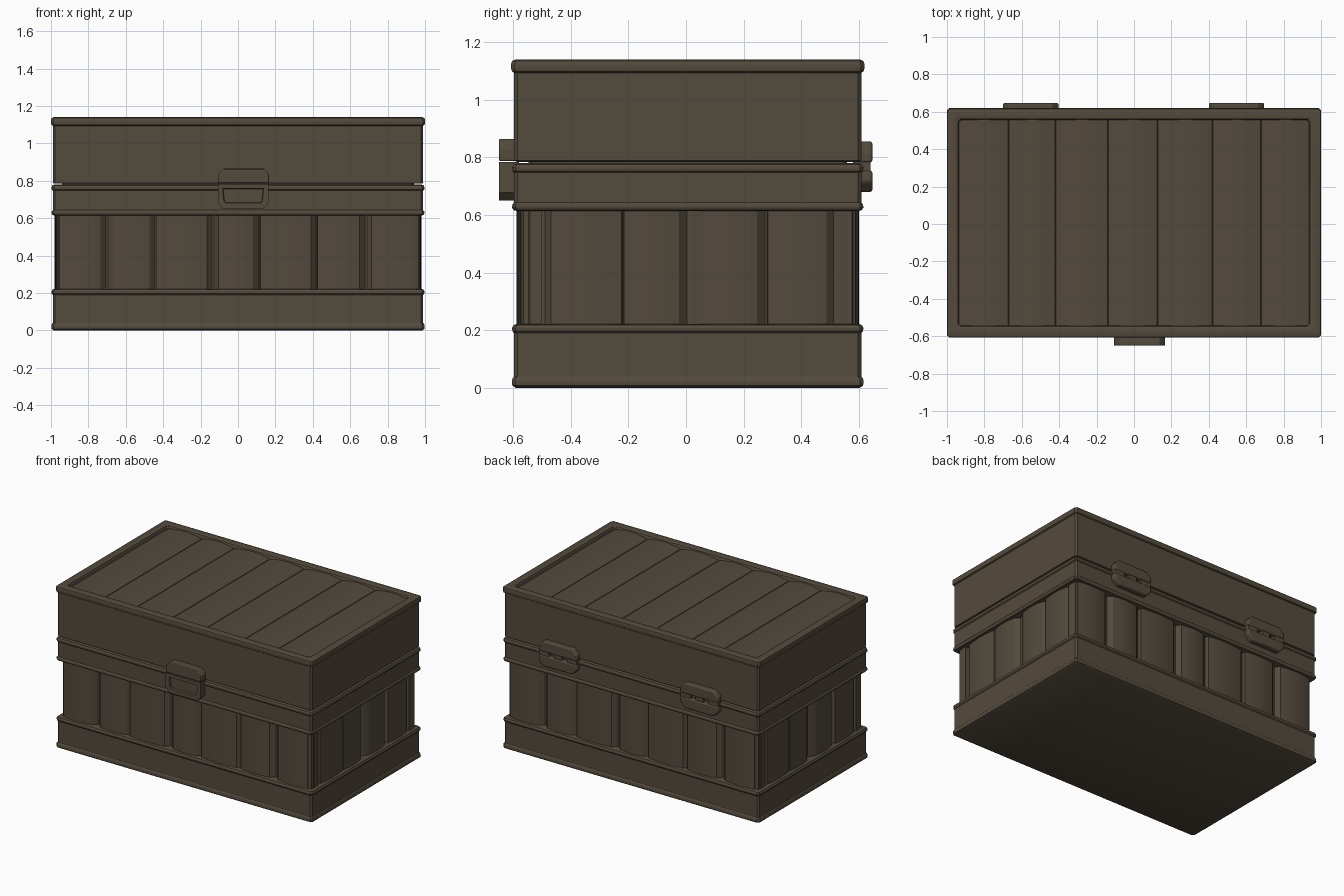
import bpy, bmesh, math
from mathutils import Matrix, Vector

if "Cube" in bpy.data.objects:
    bpy.data.objects.remove(bpy.data.objects["Cube"])

CY = 0.006          # the chest body sits slightly behind the origin
wood = bpy.data.materials.new("dark_brown_wood")
wood.diffuse_color = (0.088, 0.069, 0.047, 1)
wood.use_nodes = True
wood.node_tree.nodes["Principled BSDF"].inputs["Base Color"].default_value = wood.diffuse_color


def finish(name, bm, bevel=0.0):
    bmesh.ops.recalc_face_normals(bm, faces=bm.faces[:])
    me = bpy.data.meshes.new(name)
    bm.to_mesh(me)
    bm.free()
    me.materials.append(wood)
    ob = bpy.data.objects.new(name, me)
    bpy.context.collection.objects.link(ob)
    if bevel:
        m = ob.modifiers.new("bevel", 'BEVEL')
        m.width = bevel
        m.segments = 2
        m.limit_method = 'ANGLE'
    for o in bpy.context.selected_objects:
        o.select_set(False)
    ob.select_set(True)
    bpy.context.view_layer.objects.active = ob
    bpy.ops.object.shade_smooth_by_angle(angle=math.radians(28))
    return ob


def band(name, profile, c=0.012):
    """Rectangular ring stack: profile is (half width, z)."""
    bm = bmesh.new()
    rings = []
    for hx, z in profile:
        hy = hx - 0.387
        pts = [(hx, hy - c), (hx - c, hy), (c - hx, hy), (-hx, hy - c),
               (-hx, c - hy), (c - hx, -hy), (hx - c, -hy), (hx, c - hy)]
        rings.append([bm.verts.new((x, y + CY, z)) for x, y in pts])
    for a, b in zip(rings, rings[1:]):
        for i in range(8):
            j = (i + 1) % 8
            bm.faces.new((a[i], a[j], b[j], b[i]))
    bm.faces.new(rings[0])
    bm.faces.new(rings[-1])
    return finish(name, bm)


def prism(pts, lo, hi, place):
    """Extrude a 2D outline between lo and hi; place maps (u, d, h) to 3D."""
    bm = bmesh.new()
    a = [bm.verts.new(place(u, d, lo)) for u, d in pts]
    b = [bm.verts.new(place(u, d, hi)) for u, d in pts]
    n = len(pts)
    for i in range(n):
        j = (i + 1) % n
        bm.faces.new((a[i], a[j], b[j], b[i]))
    bm.faces.new(a)
    front = bm.faces.new(b)
    bmesh.ops.recalc_face_normals(bm, faces=bm.faces[:])
    return bm, front


def arc(a, b, d, bow, n=6):
    return [(a + (b - a) * i / n, d + bow * (1 - (2 * i / n - 1) ** 2))
            for i in range(n + 1)]


def slat_outline(spans, end, depth, floor, bow):
    pts = [(-end, floor)]
    for k, (a, b) in enumerate(spans):
        pts += arc(a, b, depth, bow if b - a > 0.1 else 0)
        if k < len(spans) - 1:
            gap = spans[k + 1][0] - b
            pts.append((b + min(0.035, gap * 0.95), floor))
    pts += [(end, floor), (end, floor - 0.04), (-end, floor - 0.04)]
    return pts


# Bands of the box and lid, each with rounded lips
band("base_band", [(0.984, 0), (0.996, 0.008), (0.998, 0.02), (0.996, 0.032), (0.99, 0.04),
                   (0.99, 0.19), (0.996, 0.197), (0.997, 0.208), (0.992, 0.218), (0.98, 0.222)])
band("middle_band", [(0.978, 0.614), (0.992, 0.617), (0.997, 0.626), (0.996, 0.636), (0.99, 0.643),
                     (0.99, 0.747), (0.996, 0.753), (0.997, 0.765), (0.992, 0.776), (0.98, 0.78)])
band("lid", [(0.982, 0.785), (0.99, 0.789), (0.99, 1.094), (0.997, 1.099), (1.0, 1.108),
             (1.0, 1.126), (0.997, 1.135), (0.985, 1.14), (0.95, 1.14), (0.942, 1.135),
             (0.937, 1.125), (0.935, 1.09)])
band("inner_box", [(0.94, 0.1), (0.94, 0.95)])

# Wall slats; back and left repeat front and right turned half way round
long_spans = [(-0.955, -0.735), (-0.665, -0.472), (-0.435, -0.167), (-0.103, 0.08),
              (0.12, 0.39), (0.425, 0.65), (0.715, 0.945)]
short_spans = [(-0.57, -0.535), (-0.475, -0.23), (-0.222, -0.03), (0.05, 0.24),
               (0.278, 0.482), (0.535, 0.57)]
for name, spans, end, depth, turn in (
        ("front_slats", long_spans, 0.972, 0.582, 0), ("right_slats", short_spans, 0.585, 0.968, 90),
        ("back_slats", long_spans, 0.972, 0.582, 180), ("left_slats", short_spans, 0.585, 0.968, 270)):
    rot = Matrix.Rotation(math.radians(turn), 3, 'Z')
    bm, _ = prism(slat_outline(spans, end, depth, depth - 0.035, 0.012), 0.2, 0.635,
                  lambda u, d, h: rot @ Vector((u, -d, h)) + Vector((0, CY, 0)))
    finish(name, bm)

# Bowed planks set into the lid rim
edges = [-0.938, -0.67, -0.42, -0.14, 0.125, 0.42, 0.68, 0.938]
outline = []
for a, b in zip(edges, edges[1:]):
    outline += arc(a + 0.003, b - 0.003, 1.113, 0.016)
    outline.append((b, 1.105))
outline += [(0.938, 1.06), (-0.938, 1.06)]
bm, _ = prism(outline, -0.553, 0.553, lambda u, d, h: Vector((u, h + CY, d)))
finish("lid_planks", bm)

# Front latch: upper tab and lower plate with a sunken panel
to_front = lambda u, d, h: Vector((u, -h, d))
bm, _ = prism([(-0.107, 0.788), (-0.107, 0.835), (-0.077, 0.865), (0.137, 0.865),
               (0.167, 0.835), (0.167, 0.788)], 0.58, 0.65, to_front)
finish("latch_tab", bm, 0.005)
bm, front = prism([(-0.107, 0.784), (-0.107, 0.678), (-0.079, 0.65), (0.134, 0.65),
                   (0.162, 0.678), (0.162, 0.784)], 0.58, 0.65, to_front)
bmesh.ops.inset_region(bm, faces=[front], thickness=0.034)
bmesh.ops.inset_region(bm, faces=[front], thickness=0.004, depth=-0.014)
finish("latch_plate", bm)

# Back hinges: two leaves and three knuckles each
to_back = lambda u, d, h: Vector((u, h, d))
for side, cx in (("left", -0.552), ("right", 0.548)):
    w, c = 0.148, 0.035
    for leaf, z0, z1 in (("upper", 0.782, 0.856), ("lower", 0.755, 0.68)):
        s = 1 if z1 > z0 else -1
        bm, _ = prism([(cx - w, z0), (cx - w, z1 - s * c), (cx - w + c, z1), (cx + w - c, z1),
                       (cx + w, z1 - s * c), (cx + w, z0)], 0.58, 0.647, to_back)
        finish(f"{side}_hinge_{leaf}_leaf", bm, 0.008)
    for k, (a, b) in enumerate(((-0.145, -0.07), (-0.03, 0.03), (0.07, 0.145))):
        bm, _ = prism([(cx + a, 0.745), (cx + b, 0.745), (cx + b, 0.792), (cx + a, 0.792)],
                      0.58, 0.641, to_back)
        finish(f"{side}_hinge_knuckle_{k + 1}", bm)
